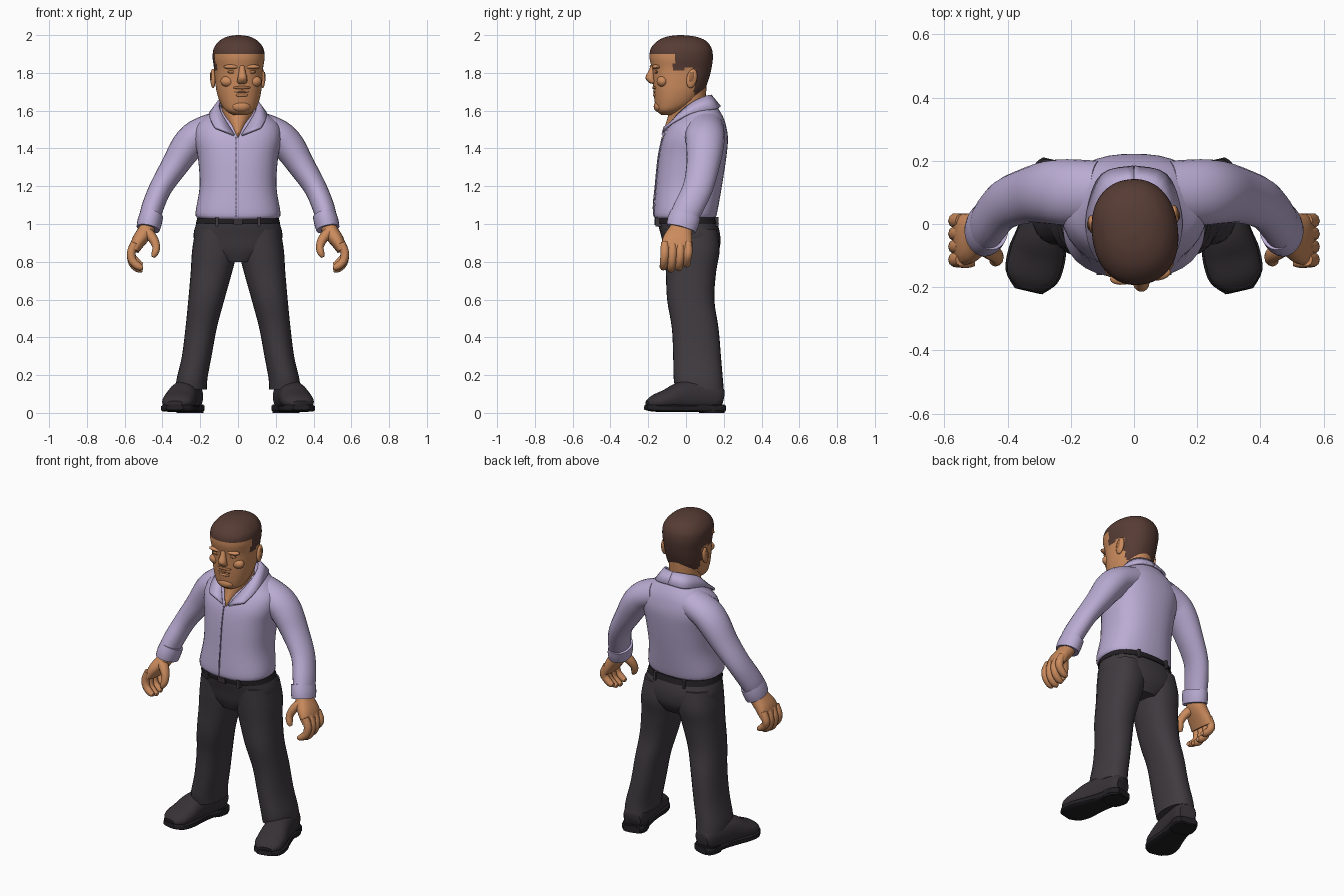
import bpy, bmesh, math
from mathutils import Vector, Matrix

cube = bpy.data.objects.get("Cube")
if cube:
    bpy.data.objects.remove(cube, do_unlink=True)


def material(name, *rgb):
    m = bpy.data.materials.new(name)
    m.use_nodes = True
    m.diffuse_color = (*rgb, 1)
    bsdf = next(n for n in m.node_tree.nodes if n.type == "BSDF_PRINCIPLED")
    bsdf.inputs["Base Color"].default_value = (*rgb, 1)
    bsdf.inputs["Roughness"].default_value = 0.8
    return m


SHIRT = material("lavender shirt", .49, .41, .65)
SEAM = material("shirt seam", .26, .21, .36)
SKIN = material("tan skin", .60, .26, .11)
SHADE = material("dark skin", .36, .15, .06)
HAIR = material("brown hair", .095, .045, .035)
PANTS = material("charcoal trousers", .05, .043, .05)
SHOE = material("shoe leather", .037, .031, .036)
SOLE = material("black rubber", .016, .014, .017)
parts = []


def finish(name, bm, mat, mirror=False):
    """Turn a bmesh into a named object, optionally mirrored across x."""
    bmesh.ops.recalc_face_normals(bm, faces=bm.faces)
    me = bpy.data.meshes.new(name)
    bm.to_mesh(me)
    bm.free()
    me.materials.append(mat)
    ob = bpy.data.objects.new(name, me)
    bpy.context.collection.objects.link(ob)
    if mirror:
        ob.modifiers.new("Mirror", "MIRROR").use_mirror_merge = False
    parts.append(ob)
    return ob


def spline(rows, steps):
    """Catmull-Rom interpolation through rows of numbers."""
    rows = [Vector(r) for r in rows]
    out = []
    for i in range(len(rows) - 1):
        a, b, c, d = (rows[min(max(i + k, 0), len(rows) - 1)] for k in (-1, 0, 1, 2))
        for s in range(steps):
            t = s / steps
            out.append(b + (c - a) * t / 2 + (a - b * 2.5 + c * 2 - d / 2) * t ** 2
                       + (b * 1.5 - a / 2 - c * 1.5 + d / 2) * t ** 3)
    return out + [rows[-1]]


def loft(name, rings, mat, n=24, p=2, steps=4, flat=False, mirror=False, turn=None):
    """Skin superellipse rings (x, y, z, half width, half depth) along a path."""
    rings = spline(rings, steps)
    mid = [Vector(r[:3]) for r in rings]
    bm = bmesh.new()
    loops = []
    for i, r in enumerate(rings):
        t = (mid[min(i + 1, len(mid) - 1)] - mid[max(i - 1, 0)]).normalized()
        if flat:
            t = Vector((0, 0, 1))
        ref = Vector((0, 0, 1)) if abs(t.y) > .85 else Vector((0, 1, 0))
        v = (ref - t * ref.dot(t)).normalized()
        u = v.cross(t)
        loop = []
        for k in range(n):
            c, s = math.cos(math.tau * k / n), math.sin(math.tau * k / n)
            w = (abs(c) ** p + abs(s) ** p) ** (-1 / p)
            loop.append(bm.verts.new(mid[i] + u * (c * w * r[3]) + v * (s * w * r[4])))
        loops.append(loop)
    for a, b in zip(loops, loops[1:]):
        for k in range(n):
            j = (k + 1) % n
            bm.faces.new((a[k], a[j], b[j], b[k]))
    bm.faces.new(loops[0])
    bm.faces.new(loops[-1])
    if turn:
        bm.transform(turn)
    return finish(name, bm, mat, mirror)


def stack(rows):
    """Horizontal rings from (z, x0, x1, y0, y1)."""
    return [((a + b) / 2, (c + d) / 2, z, (b - a) / 2, (d - c) / 2) for z, a, b, c, d in rows]


def centred(rows):
    return stack([(z, -x, x, c, d) for z, x, c, d in rows])


def strip(name, left, right, mat, thick, mirror=False, steps=4):
    """Thin cloth band between two edge curves."""
    bm = bmesh.new()
    e = [[bm.verts.new(v) for v in spline(s, steps)] for s in (left, right)]
    for k in range(len(e[0]) - 1):
        bm.faces.new((e[0][k], e[0][k + 1], e[1][k + 1], e[1][k]))
    ob = finish(name, bm, mat, mirror)
    m = ob.modifiers.new("Thickness", "SOLIDIFY")
    m.thickness, m.offset = thick, 0
    return ob


def ball(name, loc, size, mat, rot=0, mirror=False):
    bm = bmesh.new()
    bmesh.ops.create_uvsphere(bm, u_segments=16, v_segments=10, radius=1)
    bm.transform(Matrix.Translation(loc) @ Matrix.Rotation(rot, 4, "X") @ Matrix.Diagonal((*size, 1)))
    return finish(name, bm, mat, mirror)


def box(name, loc, size, mat, mirror=False):
    bm = bmesh.new()
    bmesh.ops.create_cube(bm, size=1)
    bm.transform(Matrix.Translation(loc) @ Matrix.Diagonal((*size, 1)))
    return finish(name, bm, mat, mirror)


# Shirt body, sleeves and cuffs
loft("shirt_body", centred([
    (1.03, .212, -.165, .155), (1.06, .225, -.172, .165), (1.2, .203, -.16, .19),
    (1.35, .212, -.145, .213), (1.45, .23, -.125, .222), (1.52, .22, -.09, .212),
    (1.57, .17, -.05, .195), (1.62, .11, -.01, .165)]), SHIRT, 36, 2.4, flat=True)
loft("shirt_sleeves", [
    (.11, .1, 1.51, .085, .1), (.21, .1, 1.47, .085, .105), (.27, .1, 1.41, .085, .1),
    (.335, .09, 1.31, .072, .088), (.41, .062, 1.19, .06, .08),
    (.455, .01, 1.08, .058, .078), (.47, -.02, 1.02, .054, .074)], SHIRT, mirror=True)
loft("shirt_cuffs", [(.457, -.003, 1.05, .062, .082), (.468, -.016, 1.01, .065, .085),
                     (.476, -.026, .975, .062, .08)], SHIRT, steps=2, mirror=True)

# Collar folded outward, and the front seam
strip("shirt_collar",
      [(0, .13, 1.68), (.07, .105, 1.675), (.1, .04, 1.645), (.085, -.04, 1.58), (.02, -.125, 1.47)],
      [(0, .18, 1.62), (.1, .155, 1.61), (.145, .04, 1.59), (.145, -.05, 1.55), (.12, -.115, 1.51)],
      SHIRT, .014, mirror=True)
seam = [(1.04, -.17), (1.1, -.173), (1.2, -.163), (1.35, -.148), (1.46, -.126)]
strip("shirt_seam", [(-.013, y, z) for z, y in seam], [(-.008, y, z) for z, y in seam], SEAM, .006)

# Trousers
loft("trouser_hips", centred([
    (.80, .1, -.09, .14), (.86, .2, -.115, .175), (.93, .235, -.13, .182),
    (1.0, .222, -.148, .168), (1.045, .205, -.15, .15)]), PANTS, 32, 2.4, flat=True)
loft("trouser_legs", stack([
    (.97, .01, .225, -.12, .165), (.86, .005, .243, -.115, .178), (.75, .03, .25, -.107, .16),
    (.6, .072, .263, -.1, .15), (.45, .112, .278, -.075, .172), (.3, .14, .297, -.068, .185),
    (.18, .162, .325, -.065, .195), (.125, .165, .33, -.055, .2)]), PANTS, 24, 2.4, flat=True, mirror=True)

# Belt, buckle and loops
loft("belt", centred([(1.0, .224, -.157, .174), (1.035, .215, -.16, .166)]), SOLE, 32, 2.4, 1, True)
box("belt_buckle", (0, -.16, 1.012), (.05, .012, .035), SHOE)
box("belt_loops_front", (.11, -.146, 1.012), (.016, .03, .05), PANTS, True)
box("belt_loops_back", (.1, .158, 1.012), (.016, .03, .05), PANTS, True)

# Shoes, built straight and then turned outward
turn = Matrix.Translation((.285, 0, 0)) @ Matrix.Rotation(math.radians(13), 4, "Z")
loft("shoe_uppers", [
    (0, .195, .08, .05, .045), (0, .16, .085, .066, .075), (0, .06, .09, .072, .085),
    (0, -.03, .085, .078, .078), (0, -.1, .07, .086, .056), (0, -.17, .055, .08, .04),
    (0, -.208, .045, .045, .02)], SHOE, 24, 2.3, mirror=True, turn=turn)
loft("shoe_soles", [
    (0, .205, .025, .05, .018), (0, .17, .025, .072, .02), (0, .06, .025, .07, .02),
    (0, -.03, .025, .08, .02), (0, -.1, .025, .092, .02), (0, -.17, .025, .085, .018),
    (0, -.217, .03, .045, .014)], SOLE, 24, 6, mirror=True, turn=turn)
loft("shoe_heels", [(0, .14, z, .07, .063) for z in (0, .045)], SOLE, 24, 3, 1, True, True, turn)

# Hands: palm, four curled fingers and a thumb
loft("palms", [
    (.473, -.022, 1.0, .04, .055), (.49, -.03, .96, .042, .064), (.525, -.045, .91, .038, .08),
    (.55, -.05, .86, .026, .082)], SKIN, 20, 2.5, mirror=True)
for i, finger in enumerate(("index", "middle", "ring", "little")):
    y, drop = -.112 + i * .041, (0, .012, .005, -.015)[i]
    loft(finger + "_fingers", [
        (.545, y, .9, .022, .022), (.565, y, .85, .023, .024), (.558, y - .004, .805 - drop, .022, .022),
        (.527, y - .008, .775 - drop, .02, .02), (.505, y - .008, .768 - drop, .012, .014)],
        SKIN, 10, steps=3, mirror=True)
loft("thumbs", [
    (.49, -.06, .965, .03, .035), (.452, -.085, .925, .026, .03), (.433, -.105, .88, .021, .023),
    (.44, -.115, .845, .018, .02), (.45, -.118, .825, .009, .01)], SKIN, 12, steps=3, mirror=True)

# Neck, showing in the open collar
loft("neck", centred([
    (1.45, .006, -.12, .0), (1.48, .025, -.125, .06), (1.53, .055, -.108, .09),
    (1.6, .085, -.09, .1), (1.75, .092, -.08, .11)]), SKIN, 24, flat=True)

# Head with the hair coloured above the hairline
first_head_part = len(parts)
head = loft("head", centred([
    (1.577, .035, -.13, -.07), (1.6, .075, -.155, -.02), (1.64, .1, -.165, .045),
    (1.7, .117, -.172, .093), (1.76, .124, -.176, .118), (1.82, .128, -.181, .134),
    (1.88, .136, -.193, .142), (1.93, .13, -.186, .135), (1.97, .1, -.15, .105),
    (1.992, .058, -.1, .05), (2.0, .01, -.04, -.02)]), SKIN, 64, 2.2, 8, True)
head.data.materials.append(HAIR)
for f in head.data.polygons:
    y, z = f.center.y, f.center.z
    line = 1.9 if y < -.08 else 1.81 if y < -.02 else 1.83 if y < .03 else 1.685
    f.material_index = int(z > line)

# Face and ears
loft("nose", [(0, -.175, 1.84, .014, .012), (0, -.182, 1.81, .017, .018),
              (0, -.19, 1.775, .025, .026), (0, -.18, 1.75, .026, .02),
              (0, -.17, 1.742, .015, .01)], SKIN, 14, flat=True)
ball("brows", (.052, -.165, 1.832), (.045, .022, .013), SKIN, mirror=True)
ball("eyes", (.05, -.166, 1.805), (.027, .008, .009), SHADE, mirror=True)
ball("cheeks", (.07, -.135, 1.755), (.04, .03, .03), SKIN, mirror=True)
ball("moustache", (0, -.164, 1.722), (.048, .015, .011), SHADE)
ball("lower_lip", (0, -.164, 1.682), (.035, .012, .009), SKIN)
ball("mouth", (0, -.165, 1.7), (.04, .009, .005), SHADE)
ball("chin", (0, -.145, 1.622), (.05, .027, .03), SKIN)
ball("ears", (.132, .015, 1.77), (.014, .028, .052), SKIN, -.2, True)
ball("ear_hollows", (.143, .012, 1.778), (.005, .014, .028), SHADE, -.2, True)
for ob in parts[first_head_part:]:
    ob.rotation_euler.z = math.radians(7)

# Smooth shading with sharp edges kept
for ob in bpy.context.selected_objects:
    ob.select_set(False)
for ob in parts:
    ob.select_set(True)
bpy.context.view_layer.objects.active = parts[0]
bpy.ops.object.shade_smooth_by_angle(angle=math.radians(45))
